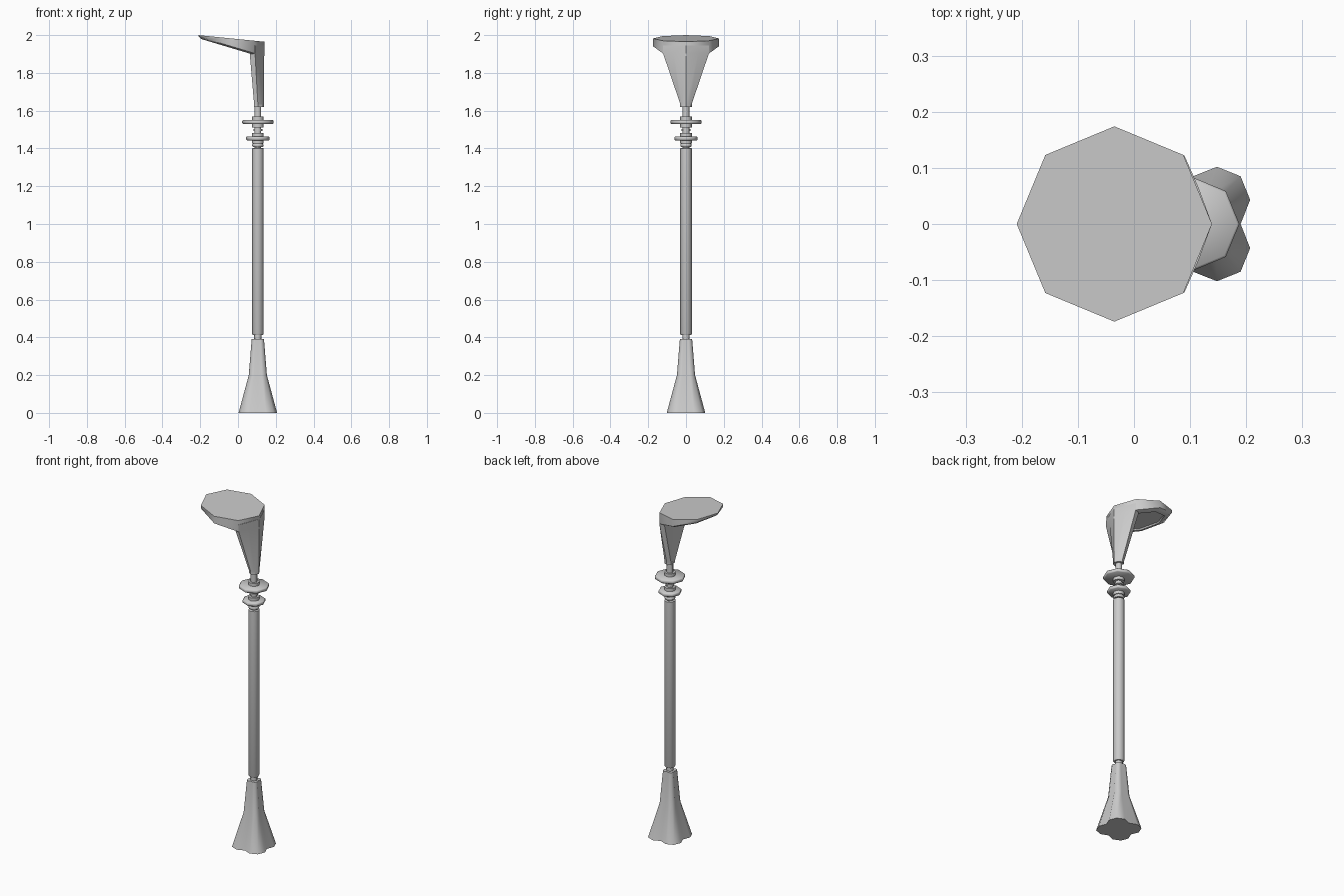
import bpy, bmesh, math

if "Cube" in bpy.data.objects:
    bpy.data.objects.remove(bpy.data.objects["Cube"])

PX = 0.105  # pole axis


def loft(name, rings, angle=50, finish=None):
    """Skin equal-length closed rings and cap both ends."""
    bm = bmesh.new()
    loops = [[bm.verts.new(p) for p in r] for r in rings]
    n = len(rings[0])
    for a, b in zip(loops, loops[1:]):
        for i in range(n):
            j = (i + 1) % n
            bm.faces.new((a[i], a[j], b[j], b[i]))
    bottom = bm.faces.new(loops[0][::-1])
    bm.faces.new(loops[-1])
    bmesh.ops.recalc_face_normals(bm, faces=bm.faces)
    if finish:
        finish(bm, bottom)
    me = bpy.data.meshes.new(name)
    bm.to_mesh(me)
    bm.free()
    ob = bpy.data.objects.new(name, me)
    bpy.context.collection.objects.link(ob)
    bpy.ops.object.select_all(action='DESELECT')
    ob.select_set(True)
    bpy.context.view_layer.objects.active = ob
    bpy.ops.object.shade_smooth_by_angle(angle=math.radians(angle))
    return ob


def octagon(cx, r, zfun):
    pts = []
    for i in range(8):
        a = i * math.pi / 4
        x = cx + r * math.cos(a)
        pts.append((x, r * math.sin(a), zfun(x)))
    return pts


def turned(name, profile):
    return loft(name, [octagon(PX, r, lambda x, z=z: z) for r, z in profile])


# Four-lobed flared foot
quarter = [(0.085, 0), (0.102, 0.043), (0.085, 0.085), (0.043, 0.102)]
outline = []
for k in range(4):
    c, s = round(math.cos(k * math.pi / 2)), round(math.sin(k * math.pi / 2))
    outline += [(c * x - s * y, s * x + c * y) for x, y in quarter]
loft("foot", [[(PX + x * f, y * f, z) for x, y in outline]
              for z, f in ((0, 1), (0.2, 0.47), (0.39, 0.32))])

# Pole and narrow joints
turned("lower_neck", [(0.019, 0.385), (0.019, 0.42)])
turned("pole", [(0.027, 0.412), (0.031, 0.42), (0.031, 1.4), (0.027, 1.402)])
turned("upper_neck", [(0.018, 1.395), (0.018, 1.63)])

# Collars and discs
turned("pole_cap", [(0.026, 1.408), (0.03, 1.413), (0.03, 1.42), (0.026, 1.425)])
for name, z, r in (("lower_disc", 1.453, 0.062), ("upper_disc", 1.54, 0.083)):
    turned(name, [(r - 0.004, z - 0.01), (r, z - 0.006), (r, z + 0.006), (r - 0.004, z + 0.01)])
    turned(name + "_collar", [(0.031, z - 0.028), (0.031, z + 0.028)])
turned("middle_collar", [(0.024, 1.492), (0.024, 1.502)])

# Head support: crescent section flaring from the neck into the head
low = [(0.137, 0), (0.126, 0.022), (0.105, 0.031), (0.085, 0.02),
       (0.09, 0), (0.085, -0.02), (0.105, -0.031), (0.126, -0.022)]
high = [(0.139, 0), (0.115, 0.065), (0.09, 0.122), (0.062, 0.115),
        (0.082, 0), (0.062, -0.115), (0.09, -0.122), (0.115, -0.065)]
loft("head_support", [[(x, y, 1.62) for x, y in low],
                      [(x, y, 1.637) for x, y in low],
                      [(x, y, 1.905) for x, y in high],
                      [(x, y, 1.945) for x, y in high]], 40)


# Tilted octagonal lamp head with a recessed underside panel
def recess(bm, face):
    bmesh.ops.inset_region(bm, faces=[face], thickness=0.022)
    bmesh.ops.inset_region(bm, faces=[face], thickness=0.003, depth=-0.008)


def top_z(x):
    return 2.0 - 0.1 * (x + 0.21)


def under_z(x):
    return 1.986 - 0.3 * (x + 0.21)


loft("lamp_head", [octagon(-0.034, 0.158, lambda x: under_z(x) - 0.002),
                   octagon(-0.035, 0.174, lambda x: under_z(x) + 0.007),
                   octagon(-0.035, 0.174, top_z)], 50, recess)
